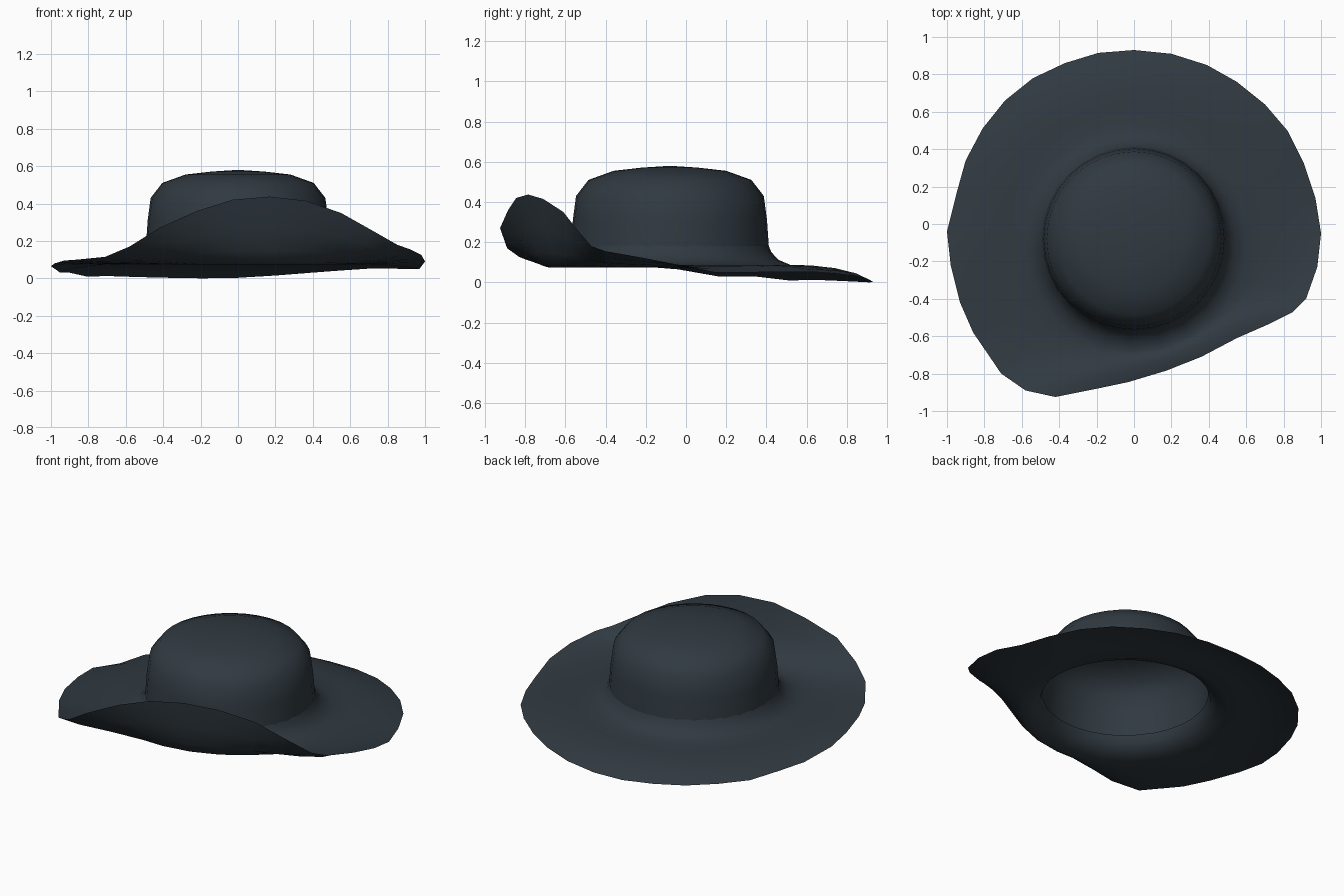
import bpy, bmesh, math

if "Cube" in bpy.data.objects:
    bpy.data.objects.remove(bpy.data.objects["Cube"])

felt = bpy.data.materials.new("dark slate felt")
felt.diffuse_color = (0.030, 0.042, 0.053, 1)
felt.use_nodes = True
felt.node_tree.nodes["Principled BSDF"].inputs["Base Color"].default_value = felt.diffuse_color

CY = -0.08  # crown centre in y

# Brim edge, counter-clockwise from the right; the front is curled up
EDGE = [
    (1.0, -.05, .09), (.97, .14, .05), (.91, .32, .05), (.82, .5, .052),
    (.70, .64, .052), (.55, .76, .042), (.39, .85, .03), (.20, .91, .015),
    (0, .93, .003), (-.19, .915, 0), (-.37, .86, .003), (-.54, .78, .007),
    (-.69, .66, .012), (-.81, .51, .01), (-.9, .34, .03), (-.95, .16, .03),
    (-1, -.04, .065), (-.98, -.22, .08), (-.93, -.42, .095), (-.86, -.58, .1),
    (-.71, -.80, .115), (-.58, -.89, .17), (-.42, -.925, .27), (-.22, -.885, .36),
    (-.03, -.845, .42), (.17, -.785, .437), (.36, -.71, .415), (.55, -.61, .35),
    (.71, -.54, .26), (.85, -.47, .18), (.92, -.40, .155), (.98, -.23, .125),
]
ANGLES = [math.atan2(y - CY, x) for x, y, z in EDGE]


def circle(r, z, angles=ANGLES):
    return [(r * math.cos(a), CY + r * math.sin(a), z) for a in angles]


def toward_edge(t, tz, drop=0.0, r=0.60, z=0.087):
    """Ring part way from the brim's valley to its edge."""
    return [(bx + (x - bx) * t, by + (y - by) * t, bz + (ez - bz) * tz - drop)
            for (bx, by, bz), (x, y, ez) in zip(circle(r, z), EDGE)]


def skin(name, rings, cap=None):
    """Join rings (top to outside) into a smooth surface."""
    bm = bmesh.new()
    rows = [[bm.verts.new(p) for p in ring] for ring in rings]
    n = len(rows[0])
    for a, b in zip(rows, rows[1:]):
        for i in range(n):
            j = (i + 1) % n
            bm.faces.new((a[i], b[i], b[j], a[j]))
    if cap:
        top = bm.verts.new(cap)
        for i in range(n):
            bm.faces.new((top, rows[0][i], rows[0][(i + 1) % n]))
    mesh = bpy.data.meshes.new(name)
    bm.to_mesh(mesh)
    bm.free()
    mesh.materials.append(felt)
    ob = bpy.data.objects.new(name, mesh)
    bpy.context.collection.objects.link(ob)
    bpy.ops.object.select_all(action='DESELECT')
    ob.select_set(True)
    bpy.context.view_layer.objects.active = ob
    bpy.ops.object.shade_smooth_by_angle(angle=math.radians(60))
    return ob


# Crown: open-bottomed rounded dome
ROUND = [2 * math.pi * i / 32 for i in range(32)]
skin("crown",
     [circle(r, z, ROUND) for r, z in
      [(.14, .571), (.28, .555), (.405, .51), (.467, .43), (.483, .31), (.494, .15)]],
     cap=(0, CY, .58))

# Brim: upper sheet out to the edge, then lower sheet back to the head opening
CURL = [(.25, .03), (.55, .20), (.82, .55)]
upper = [circle(.49, .185), circle(.505, .15), circle(.54, .112), circle(.60, .087)]
upper += [toward_edge(t, tz) for t, tz in CURL]
lower = [toward_edge(t, tz, .012 * (1.2 - t)) for t, tz in reversed(CURL)]
lower += [circle(.60, .073), circle(.535, .098), circle(.495, .135), circle(.482, .18)]
skin("brim", upper + [EDGE] + lower)
